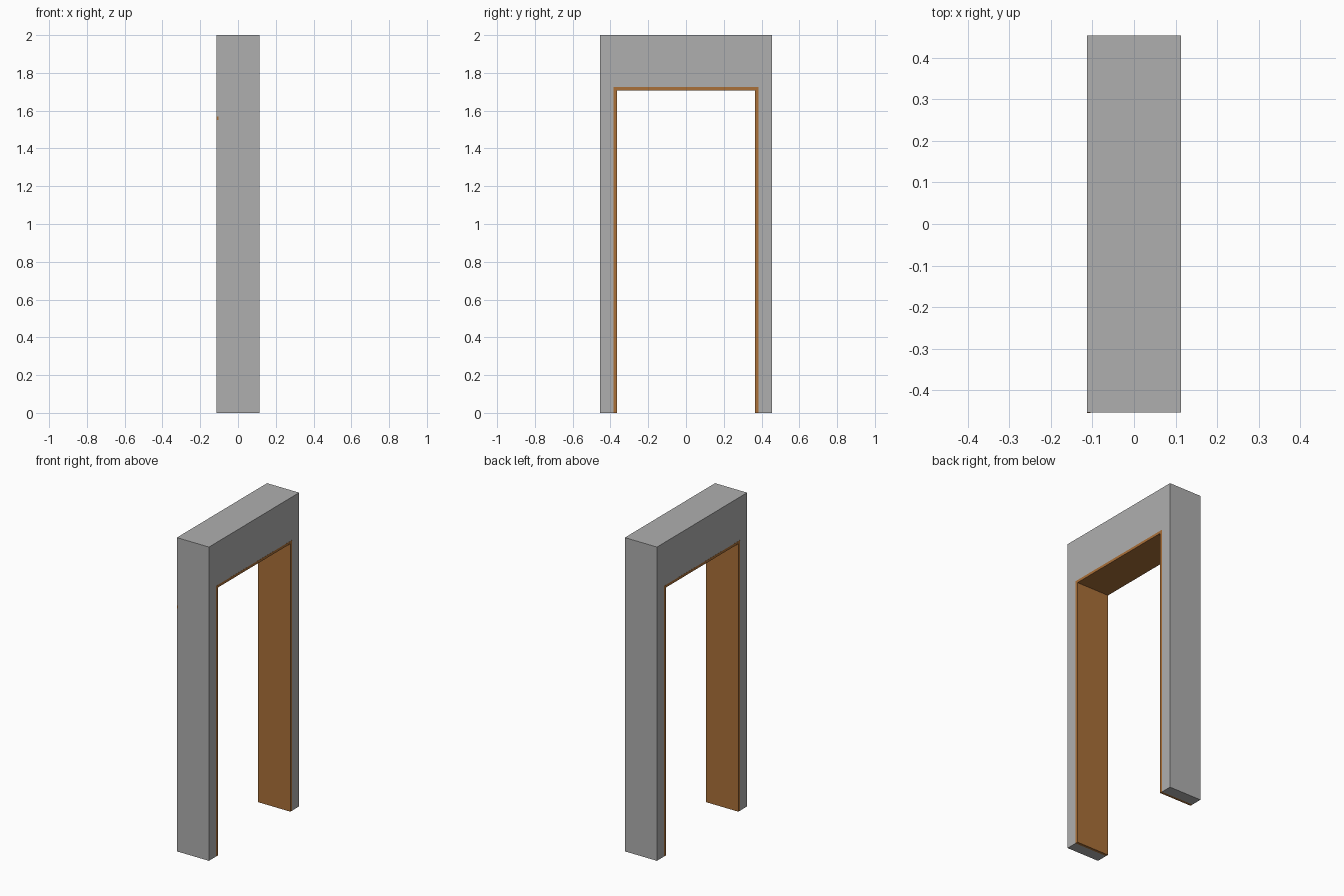
import bpy, bmesh

if "Cube" in bpy.data.objects:
    bpy.data.objects.remove(bpy.data.objects["Cube"])

def material(name, rgb):
    m = bpy.data.materials.new(name)
    m.diffuse_color = (*rgb, 1)
    m.use_nodes = True
    m.node_tree.nodes["Principled BSDF"].inputs["Base Color"].default_value = m.diffuse_color
    return m

grey = material("grey plaster", (0.43, 0.43, 0.43))
wood = material("brown wood", (0.40, 0.16, 0.04))

def arch(name, outer, outer_top, inner, inner_top, half_depth, mat):
    """Upside-down U profile in the YZ plane, extruded along X."""
    profile = [(-outer, 0), (-inner, 0), (-inner, inner_top), (inner, inner_top),
               (inner, 0), (outer, 0), (outer, outer_top), (-outer, outer_top)]
    bm = bmesh.new()
    face = bm.faces.new([bm.verts.new((-half_depth, y, z)) for y, z in profile])
    res = bmesh.ops.extrude_face_region(bm, geom=[face])
    verts = [g for g in res["geom"] if isinstance(g, bmesh.types.BMVert)]
    bmesh.ops.translate(bm, verts=verts, vec=(2 * half_depth, 0, 0))
    bmesh.ops.recalc_face_normals(bm, faces=bm.faces)
    me = bpy.data.meshes.new(name)
    bm.to_mesh(me)
    bm.free()
    me.materials.append(mat)
    ob = bpy.data.objects.new(name, me)
    bpy.context.collection.objects.link(ob)
    return ob

# Wall surround and the thin timber lining of the opening
arch("wall_surround", 0.454, 2.0, 0.383, 1.725, 0.113, grey)
arch("door_lining", 0.383, 1.725, 0.366, 1.708, 0.1135, wood)

# Tiny wooden peg on the front edge
bpy.ops.mesh.primitive_cube_add(size=1, location=(-0.109, -0.4525, 1.56))
peg = bpy.context.object
peg.name = "edge_peg"
peg.scale = (0.009, 0.004, 0.018)
peg.data.materials.append(wood)
